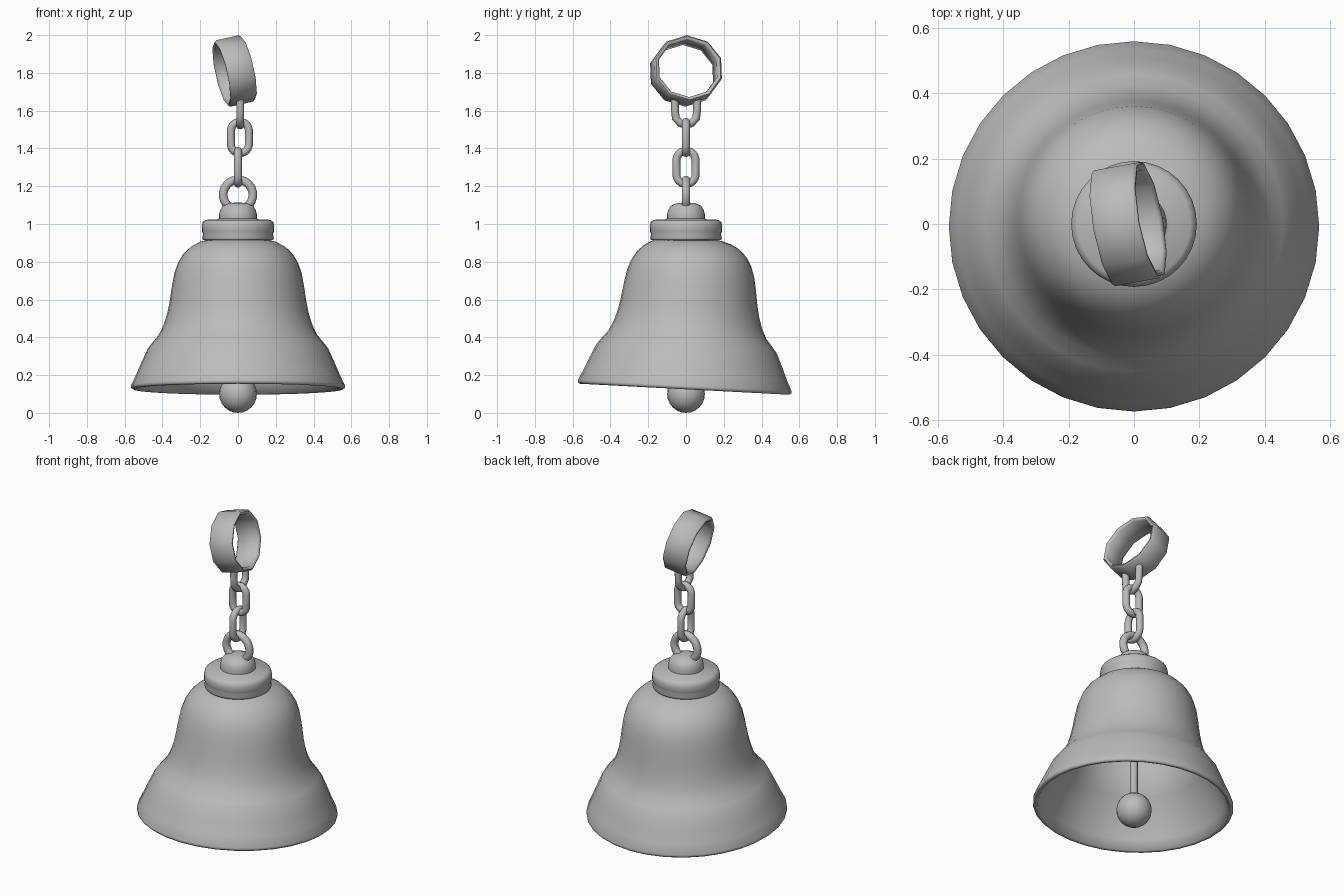
import bpy, bmesh, math
from mathutils import Matrix

if "Cube" in bpy.data.objects:
    bpy.data.objects.remove(bpy.data.objects["Cube"])

metal = bpy.data.materials.new("grey metal")
metal.diffuse_color = (0.5, 0.5, 0.5, 1)
metal.use_nodes = True
metal.node_tree.nodes["Principled BSDF"].inputs["Base Color"].default_value = metal.diffuse_color


def finish(name, bm, matrix=Matrix(), angle=60):
    """Turn a bmesh into a smooth-shaded object."""
    bmesh.ops.recalc_face_normals(bm, faces=bm.faces)
    bm.transform(matrix)
    me = bpy.data.meshes.new(name)
    bm.to_mesh(me)
    bm.free()
    me.materials.append(metal)
    ob = bpy.data.objects.new(name, me)
    bpy.context.collection.objects.link(ob)
    bpy.ops.object.select_all(action='DESELECT')
    ob.select_set(True)
    bpy.context.view_layer.objects.active = ob
    bpy.ops.object.shade_smooth_by_angle(angle=math.radians(angle))
    return ob


def lathe(name, profile, sides, matrix=Matrix(), closed=False, angle=60):
    """Spin (radius, z) points around z."""
    bm = bmesh.new()
    vs = [bm.verts.new((r, 0, z)) for r, z in profile]
    pairs = list(zip(vs, vs[1:])) + ([(vs[-1], vs[0])] if closed else [])
    edges = [bm.edges.new(p) for p in pairs]
    bmesh.ops.spin(bm, geom=vs + edges, cent=(0, 0, 0), axis=(0, 0, 1),
                   angle=math.tau, steps=sides, use_duplicate=False)
    bmesh.ops.remove_doubles(bm, verts=bm.verts, dist=1e-4)
    return finish(name, bm, matrix, angle)


def tube(name, path, radius, matrix=Matrix(), sides=10, closed=True):
    """Sweep a round section along a path in the xz plane."""
    bm = bmesh.new()
    n = len(path)
    rings = []
    for i, (x, z) in enumerate(path):
        a = path[(i - 1) % n] if closed else path[max(i - 1, 0)]
        b = path[(i + 1) % n] if closed else path[min(i + 1, n - 1)]
        l = math.hypot(b[0] - a[0], b[1] - a[1])
        nx, nz = (b[1] - a[1]) / l, -(b[0] - a[0]) / l
        ring = []
        for k in range(sides):
            t = math.tau * k / sides
            c, s = radius * math.cos(t), radius * math.sin(t)
            ring.append(bm.verts.new((x + nx * c, s, z + nz * c)))
        rings.append(ring)
    for i in range(n if closed else n - 1):
        p, q = rings[i], rings[(i + 1) % n]
        for k in range(sides):
            m = (k + 1) % sides
            bm.faces.new((p[k], p[m], q[m], q[k]))
    if not closed:
        bm.faces.new(rings[0])
        bm.faces.new(rings[-1])
    return finish(name, bm, matrix)


def oval(half_w, half_h, steps=20):
    """Stadium path: two half circles joined by straight sides."""
    pts = []
    for i in range(steps):
        t = math.tau * (i + 0.5) / steps
        lift = (half_h - half_w) * (1 if math.sin(t) > 0 else -1)
        pts.append((half_w * math.cos(t), half_w * math.sin(t) + lift))
    return pts


def move(x, y, z):
    return Matrix.Translation((x, y, z))


def rot(deg, axis):
    return Matrix.Rotation(math.radians(deg), 4, axis)


# Bell shell: outer wall, rolled rim and inner wall, leaning slightly
outer = [(0, 0.925), (0.14, 0.922), (0.205, 0.905), (0.25, 0.88), (0.29, 0.842),
         (0.318, 0.795), (0.337, 0.74), (0.35, 0.67), (0.362, 0.59), (0.374, 0.53),
         (0.392, 0.47), (0.418, 0.415), (0.455, 0.37), (0.478, 0.34), (0.51, 0.27),
         (0.54, 0.2), (0.566, 0.145), (0.566, 0.133), (0.556, 0.125)]
inner = [(0.54, 0.13), (0.515, 0.185), (0.46, 0.32), (0.40, 0.4), (0.36, 0.48),
         (0.335, 0.6), (0.315, 0.73), (0.28, 0.81), (0.21, 0.87), (0, 0.895)]
lean = move(0, 0, 0.28) @ rot(-3, 'X') @ move(0, 0, -0.28)
lathe("bell_shell", outer + inner, 32, lean, angle=75)

# Stepped cap with a domed knob
cap = [(0, 0.9), (0.185, 0.915), (0.19, 0.925), (0.185, 0.945), (0.191, 0.96), (0.192, 0.99),
       (0.187, 1.01), (0.172, 1.022), (0.11, 1.025), (0.1, 1.03), (0.1, 1.05),
       (0.094, 1.075), (0.08, 1.097), (0.05, 1.11), (0, 1.115)]
lathe("cap", cap, 32)

# Clapper: rod and ball
lathe("clapper_rod", [(0, 0.9), (0.022, 0.9), (0.022, 0.2), (0.035, 0.18), (0, 0.17)], 12)
ball = [(0.1 * math.sin(math.pi * i / 12), 0.1 - 0.1 * math.cos(math.pi * i / 12))
        for i in range(13)]
lathe("clapper_ball", ball, 24)

# Hanging loop on the cap and the two chain links
tube("cap_loop", oval(0.079, 0.079), 0.023, move(0, 0, 1.155))
tube("lower_link", oval(0.051, 0.088), 0.021, move(0, 0, 1.3) @ rot(90, 'Z'))
tube("upper_link", oval(0.048, 0.083), 0.021, move(0.01, 0, 1.458))

# Bracket joining the chain to the top ring
bracket = [(-0.06, 1.665), (-0.058, 1.6), (-0.054, 1.56), (-0.03, 1.535), (0, 1.522),
           (0.03, 1.535), (0.054, 1.56), (0.058, 1.6), (0.06, 1.665)]
tube("ring_bracket", bracket, 0.021, move(0.012, 0, 0) @ rot(90, 'Z'), closed=False)

# Wide faceted ring, tipped and turned
band = [(0.155, -0.062), (0.165, -0.072), (0.172, -0.072), (0.18, -0.062),
        (0.18, 0.062), (0.172, 0.072), (0.165, 0.072), (0.155, 0.062)]
pose = (move(-0.018, 0, 1.81) @ rot(10.4, 'Z') @ rot(-12.5, 'Y')
        @ Matrix.Diagonal((1, 1.05, 1, 1)) @ rot(90, 'Y'))
lathe("top_ring", band, 10, pose, closed=True, angle=50)
